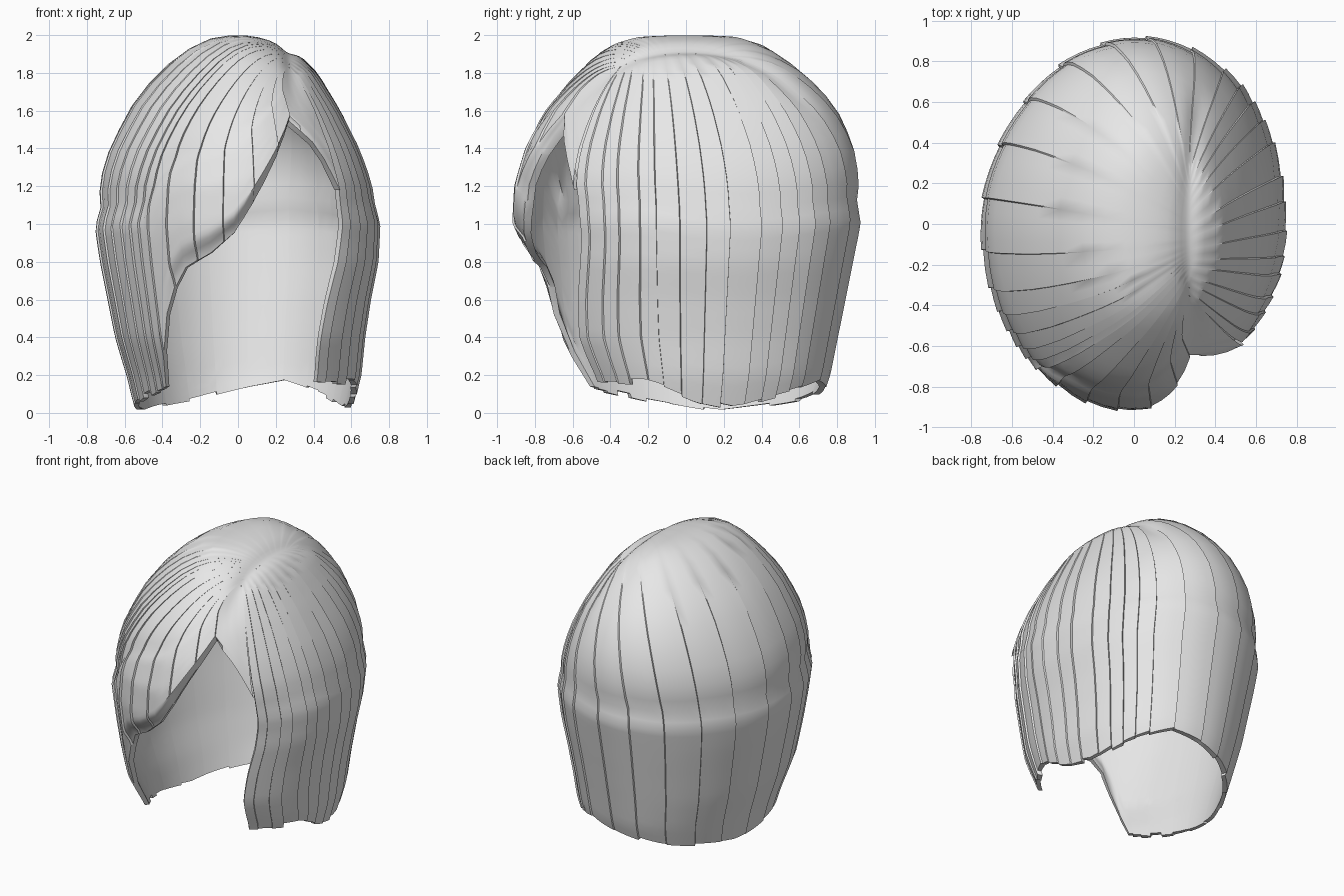
import bpy, bmesh, math, random
from mathutils import Vector

if "Cube" in bpy.data.objects:
    bpy.data.objects.remove(bpy.data.objects["Cube"])

random.seed(4)

# height, then half-widths: left, right, front, back
PROFILE = [
    (2.0, 0, 0, 0, 0), (1.99, .12, .10, .25, .27), (1.95, .22, .22, .39, .40),
    (1.88, .33, .34, .49, .51), (1.8, .42, .42, .57, .62), (1.7, .51, .48, .66, .72),
    (1.6, .58, .54, .74, .8), (1.5, .63, .59, .8, .85), (1.4, .68, .64, .85, .89),
    (1.2, .74, .71, .91, .92), (1.0, .76, .75, .92, .92), (.8, .73, .74, .90, .88),
    (.6, .69, .70, .88, .84), (.4, .65, .67, .84, .8), (.2, .59, .65, .71, .76),
    (0, .54, .6, .6, .69)]

# angle from the front (degrees), height of the lower hair edge
HEM = [(48, .17), (75, .16), (95, .06), (112, .02), (130, .08), (160, .17), (180, .13),
       (210, .06), (255, .0), (290, .07), (319, .14), (322, .4), (329, .65), (336, .77),
       (348.5, .85), (360, .97), (368, 1.14), (377.6, 1.33), (390, 1.55), (402, 1.4),
       (408.5, 1.18)]

# lock boundaries around the head
LOCKS = [48.5, 53, 60, 66, 74, 80, 88, 97, 105, 116, 124, 131, 138, 146, 160, 178,
         195, 212, 229, 245, 262, 278, 290, 298, 305, 311, 316, 321, 330, 342, 354,
         367, 380, 390, 408.5]
ROWS = 40
TOP = 1.85
CENTRE = Vector((0, 0, 1))
SQUARES = [(p[0], *[w * w for w in p[1:]]) for p in PROFILE]


def lerp_table(table, x):
    for p, q in zip(table, table[1:]):
        if min(p[0], q[0]) <= x <= max(p[0], q[0]):
            f = (x - p[0]) / (q[0] - p[0])
            return [u + (w - u) * f for u, w in zip(p[1:], q[1:])]
    return list(table[-1][1:])


def smooth(x):
    x = min(1, max(0, x))
    return x * x * (3 - 2 * x)


def meridian(t, z):
    """Point of the head outline at angle t and height z."""
    left, right, front, back = [math.sqrt(w) for w in lerp_table(SQUARES, z)]
    low = smooth((1.3 - z) / .4)
    # right face-framing lock leans toward the chin and sits further back
    side = t % 360
    if side < 80:
        t -= 8 * smooth((1.15 - z) / .9) * min(1, (80 - side) / 32)
        front *= 1 - .1 * math.sin(math.radians(side * 2)) * low
    s, c = math.sin(math.radians(t)), math.cos(math.radians(t))
    return Vector((s * (right if s > 0 else left), -c * (front if c > 0 else back), z))


def to_outline(p):
    """Factor that moves p from the centre onto the head outline."""
    lo, hi = .5, 2.5
    for _ in range(18):
        m = (lo + hi) / 2
        q = CENTRE + (p - CENTRE) * m
        inside = q.z < 2
        if inside:
            left, right, front, back = lerp_table(SQUARES, q.z)
            a, b = (right if q.x > 0 else left), (back if q.y > 0 else front)
            inside = q.x ** 2 / max(a, 1e-9) + q.y ** 2 / max(b, 1e-9) < 1
        lo, hi = (m, hi) if inside else (lo, m)
    return lo


def part_line(y):
    return .265 + .1 * (y - .05) ** 2


def strand_point(t, hem, u, step, inner):
    """Point at fraction u along a strand running from the parting to the hem."""
    if t < 150:
        y0 = -.37 + .62 * (t - 48) / 102
    else:
        y0 = .25 - .62 * min(1, (t - 150) / 240)
    start = Vector((part_line(y0), y0, 1.87))
    p = meridian(t, TOP - (TOP - hem) * u)
    w = smooth(u / .5)
    if w < 1:
        p = start.lerp(p, w)
        fade = smooth((w - .9) / .1)
        p = CENTRE + (p - CENTRE) * (to_outline(p) * (1 - fade) + fade)
    r = 1 if inner else 1 + step * smooth((u - .03) / .35)
    # fringe edge curls inward
    r -= .06 * smooth((u - .89) / .11) * smooth((t - 322) / 10) * smooth((398 - t) / 10)
    p.x, p.y = p.x * r, p.y * r
    # parting groove
    g = math.exp(-((p.x - part_line(p.y)) / .045) ** 2) * smooth((p.z - 1.5) / .25)
    p = CENTRE + (p - CENTRE) * (1 - .02 * g)
    p.x += .03 * smooth(p.y / .8)
    if inner:
        p.x, p.y = p.x * .953, p.y * .953
        p.z -= .042 * smooth((p.z - 1.2) / .6)
    return p


# hair: smooth lining plus outer locks, joined along the hem
bm = bmesh.new()
outer, lining = [], []
for b0, b1 in zip(LOCKS, LOCKS[1:]):
    n = max(3, round((b1 - b0) / 3.5))
    ragged = random.uniform(-.015, .02) if b1 < 317 else 0
    depth = random.uniform(.01, .02)
    for i in range(n):
        f = i / (n - 1)
        t = b0 + .15 + (b1 - b0 - .3) * f
        if b1 == LOCKS[-1] and i == n - 1:
            t = b1 + .15
        hem = max(0, lerp_table(HEM, t)[0] + ragged)
        us = [(k / ROWS) ** 1.1 for k in range(ROWS + 1)]
        outer.append([bm.verts.new(strand_point(t, hem, u, depth * (f - .5), False)) for u in us])
        lining.append([bm.verts.new(strand_point(t, hem, u, 0, True)) for u in us])
for p, q, a, b in zip(outer, outer[1:], lining, lining[1:]):
    for k in range(ROWS):
        bm.faces.new((p[k], p[k + 1], q[k + 1], q[k]))
        bm.faces.new((a[k], b[k], b[k + 1], a[k + 1]))
    bm.faces.new((p[-1], a[-1], b[-1], q[-1]))
# thick front edge of the face-framing lock, below the temple
p, a = outer[0], lining[0]
for k in range(ROWS):
    if p[k].co.z < 1.25:
        bm.faces.new((p[k], a[k], a[k + 1], p[k + 1]))
bmesh.ops.remove_doubles(bm, verts=bm.verts, dist=.0004)
mesh = bpy.data.meshes.new("hair_shell")
bm.to_mesh(mesh)
bm.free()
hair = bpy.data.objects.new("hair_shell", mesh)
bpy.context.collection.objects.link(hair)

grey = bpy.data.materials.new("light_grey")
grey.diffuse_color = (.8, .8, .8, 1)
grey.use_nodes = True
grey.node_tree.nodes["Principled BSDF"].inputs["Base Color"].default_value = grey.diffuse_color
mesh.materials.append(grey)

bpy.context.view_layer.objects.active = hair
hair.select_set(True)
bpy.ops.object.shade_smooth_by_angle(angle=math.radians(32))
